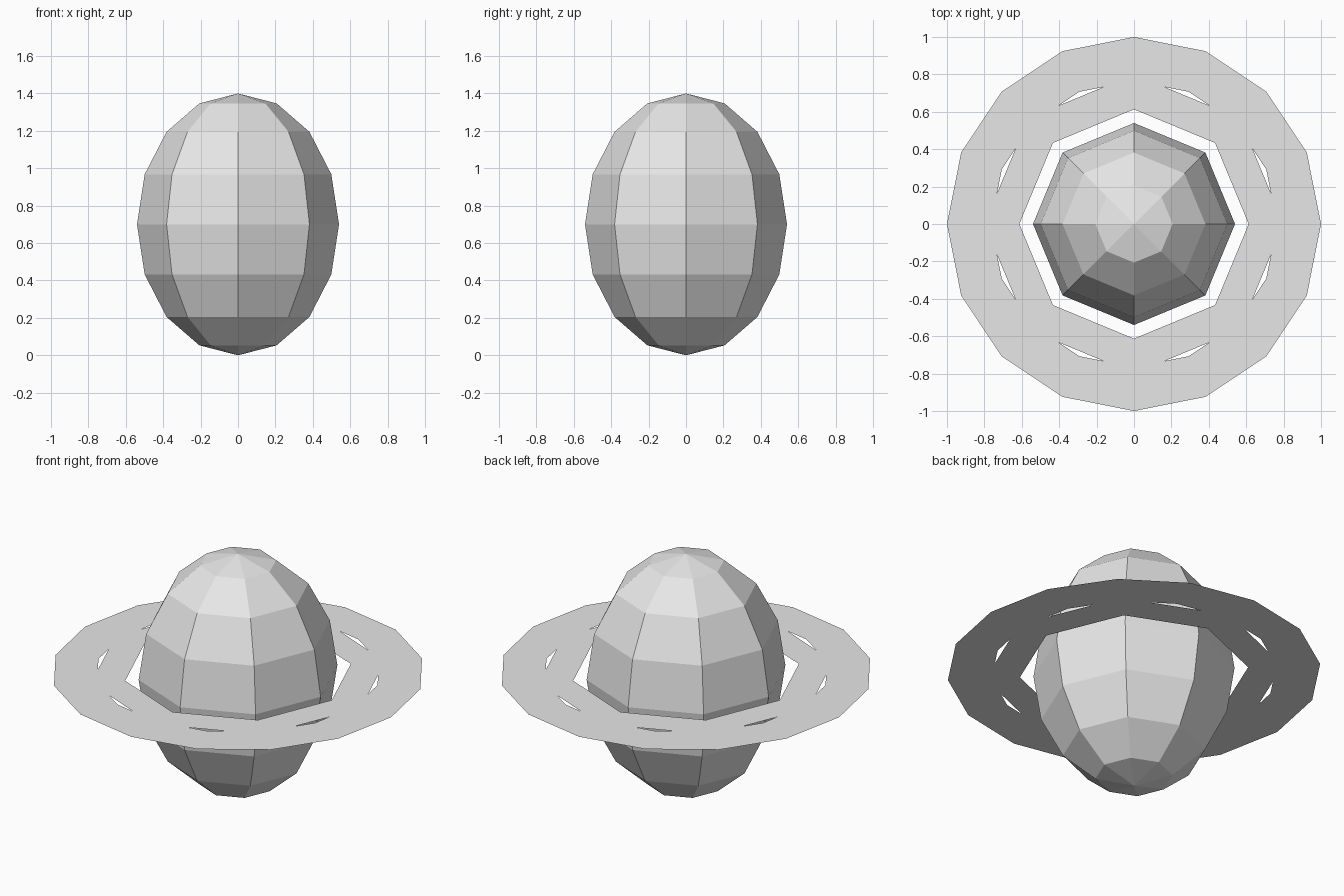
import bpy
import bmesh
from math import cos, sin, tau

cube = bpy.data.objects.get("Cube")
if cube:
    bpy.data.objects.remove(cube, do_unlink=True)

MID_Z = 0.70

# Single plain grey for the whole model
grey = bpy.data.materials.new("light_grey")
grey.use_nodes = True
grey.diffuse_color = (0.8, 0.8, 0.8, 1)
grey.node_tree.nodes["Principled BSDF"].inputs["Base Color"].default_value = grey.diffuse_color


def add_object(name, bm, z):
    mesh = bpy.data.meshes.new(name)
    bm.to_mesh(mesh)
    bm.free()
    mesh.materials.append(grey)
    obj = bpy.data.objects.new(name, mesh)
    obj.location.z = z
    bpy.context.collection.objects.link(obj)
    return obj


def flat_ring(name, sides, inner, outer, z):
    """Paper-thin faceted ring, facing up."""
    bm = bmesh.new()
    loops = [[bm.verts.new((r * cos(tau * i / sides), r * sin(tau * i / sides), 0))
              for i in range(sides)] for r in (inner, outer)]
    for i in range(sides):
        j = (i + 1) % sides
        bm.faces.new((loops[0][i], loops[1][i], loops[1][j], loops[0][j]))
    return add_object(name, bm, z)


# Planet: low-poly sphere, stretched upwards
bm = bmesh.new()
bmesh.ops.create_uvsphere(bm, u_segments=8, v_segments=8, radius=1)
bmesh.ops.scale(bm, vec=(0.54, 0.54, MID_Z), verts=bm.verts)
add_object("planet", bm, MID_Z)

# Two overlapping rings; their differing side counts leave the slits
flat_ring("inner_ring", 8, 0.613, 0.80, MID_Z)
flat_ring("outer_ring", 16, 0.765, 1.0, MID_Z + 0.002)
